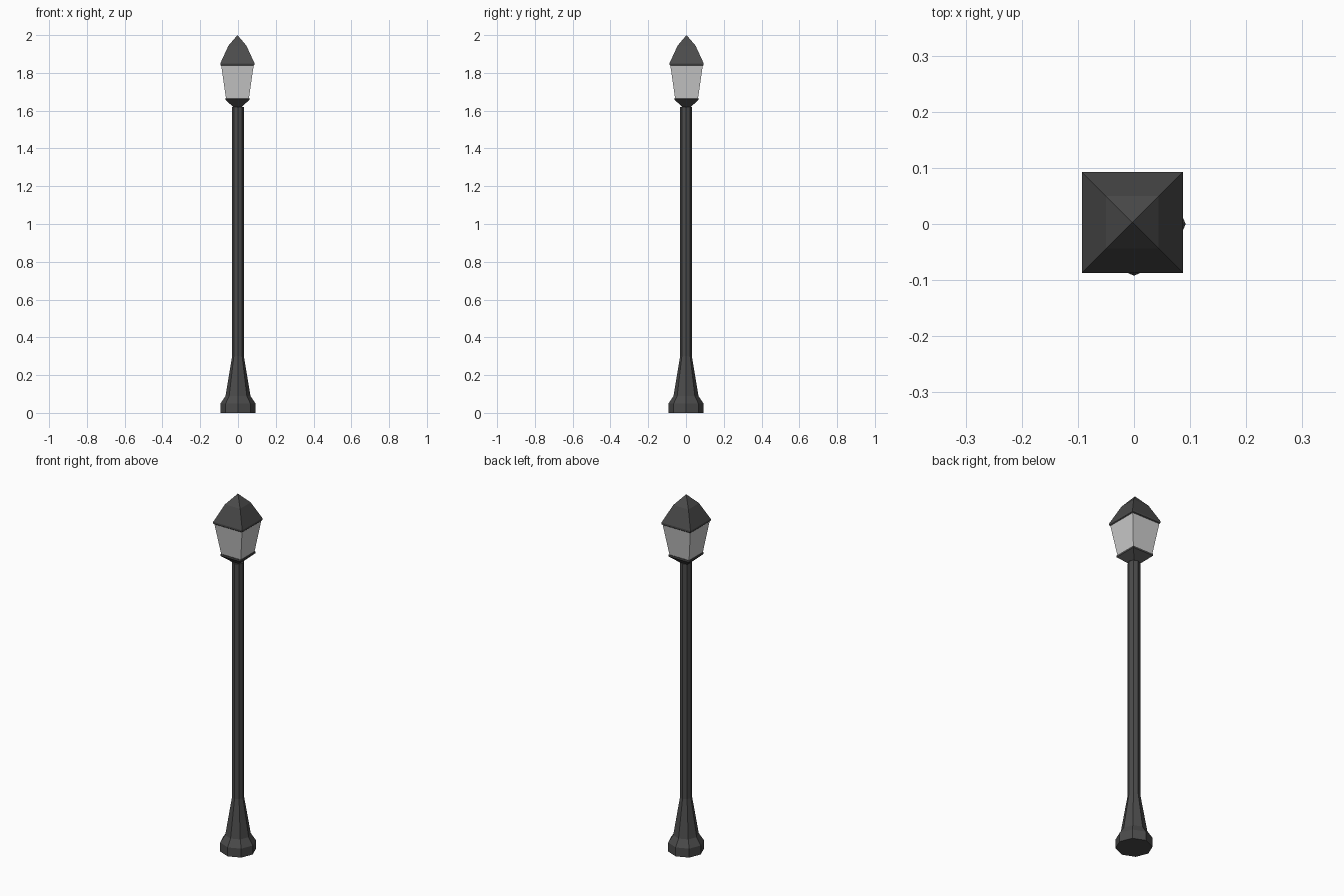
import bpy, bmesh
from math import cos, sin, pi

if "Cube" in bpy.data.objects:
    bpy.data.objects.remove(bpy.data.objects["Cube"])


def paint(name, rgb):
    m = bpy.data.materials.new(name)
    m.diffuse_color = (*rgb, 1)
    m.use_nodes = True
    m.node_tree.nodes["Principled BSDF"].inputs["Base Color"].default_value = m.diffuse_color
    return m


def stack(name, profile, sides, mat, turn=0.0, centre=(0, 0)):
    """Flat-faced solid from (radius, z) rings; a zero radius makes a tip."""
    bm = bmesh.new()
    rings = []
    for r, z in profile:
        n = sides if r > 0 else 1
        rings.append([bm.verts.new((centre[0] + r * cos(turn + 2 * pi * i / sides),
                                    centre[1] + r * sin(turn + 2 * pi * i / sides), z))
                      for i in range(n)])
    for a, b in zip(rings, rings[1:]):
        for i in range(sides):
            j = (i + 1) % sides
            if len(b) == 1:
                bm.faces.new((a[i], a[j], b[0]))
            else:
                bm.faces.new((a[i], a[j], b[j], b[i]))
    for ring in (rings[0], rings[-1]):
        if len(ring) > 2:
            bm.faces.new(ring)
    bmesh.ops.recalc_face_normals(bm, faces=bm.faces)
    mesh = bpy.data.meshes.new(name)
    bm.to_mesh(mesh)
    bm.free()
    mesh.materials.append(mat)
    ob = bpy.data.objects.new(name, mesh)
    bpy.context.collection.objects.link(ob)
    return ob


def square_stack(name, profile, mat):
    """Square lantern part; profile gives half-widths."""
    return stack(name, [(h * 2 ** 0.5, z) for h, z in profile], 4, mat,
                 pi / 4, (-0.003, 0.003))


iron = paint("dark_iron", (0.07, 0.07, 0.07))
pane = paint("pale_glass", (0.6, 0.6, 0.6))

# octagonal post with flared foot
stack("post", [(0.092, 0), (0.092, 0.05), (0.066, 0.09), (0.031, 0.30),
               (0.031, 1.62)], 8, iron)

# lantern
square_stack("lantern_cup", [(0.012, 1.61), (0.064, 1.658), (0.064, 1.668)], iron)
square_stack("lantern_glass", [(0.061, 1.668), (0.086, 1.84)], pane)
square_stack("lantern_roof", [(0.086, 1.838), (0.090, 1.842), (0.090, 1.852),
                              (0.047, 1.945), (0, 2.0)], iron)
